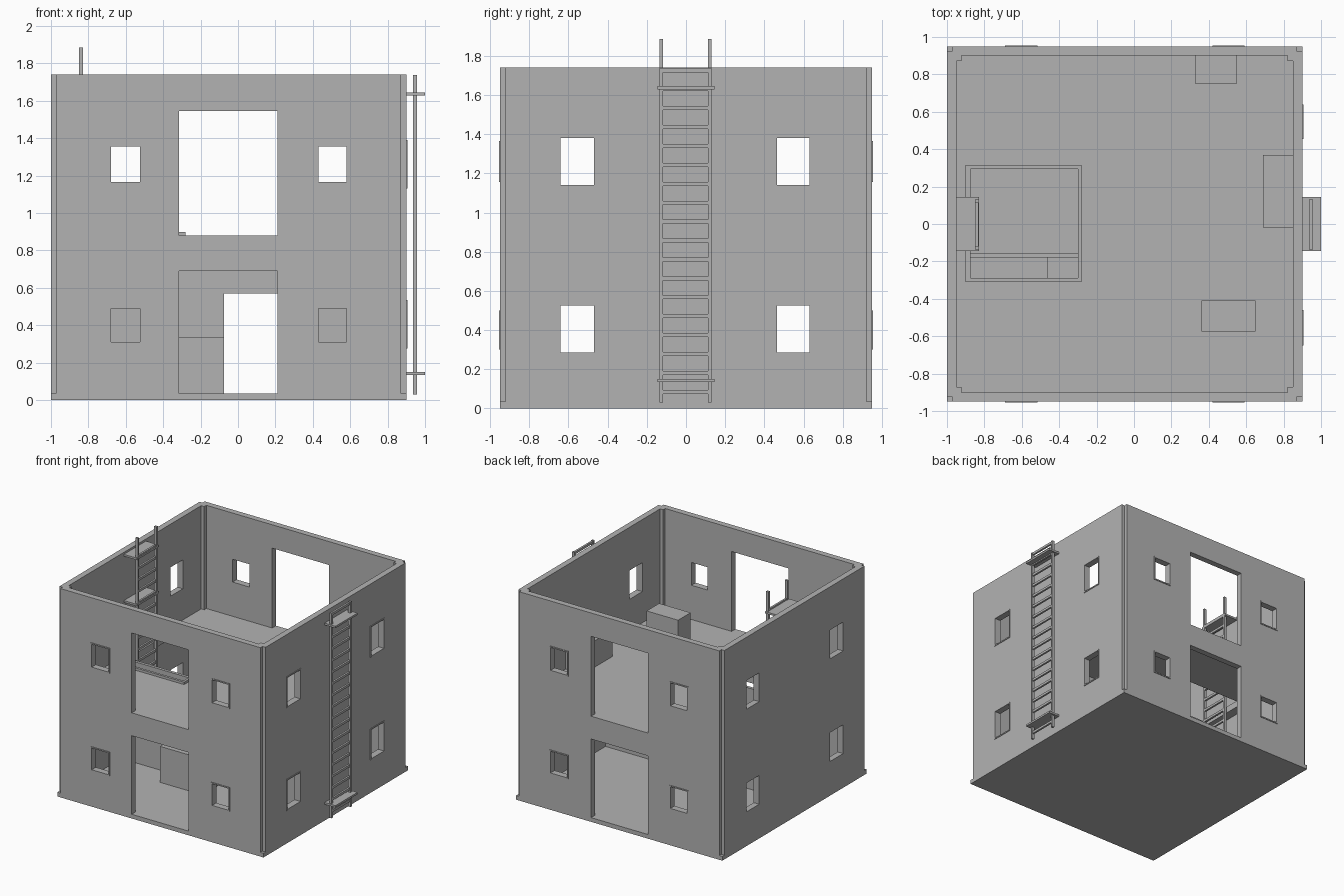
import bpy, bmesh
from mathutils import Matrix, Vector

cube = bpy.data.objects.get("Cube")
if cube:
    bpy.data.objects.remove(cube, do_unlink=True)

grey = bpy.data.materials.new("plain grey")
grey.use_nodes = True
grey.diffuse_color = (0.45, 0.45, 0.45, 1)
grey.node_tree.nodes["Principled BSDF"].inputs["Base Color"].default_value = (0.45, 0.45, 0.45, 1)

# Main dimensions
LEFT, RIGHT, FRONT, BACK = -1.0, 0.9, -0.95, 0.95
WALL, NOTCH, BASE, FLOOR, TOP = 0.05, 0.028, 0.035, 0.88, 1.74
DOOR_X = (-0.315, 0.21)


def finish(name, bm):
    bmesh.ops.recalc_face_normals(bm, faces=bm.faces)
    mesh = bpy.data.meshes.new(name)
    bm.to_mesh(mesh)
    bm.free()
    mesh.materials.append(grey)
    obj = bpy.data.objects.new(name, mesh)
    bpy.context.collection.objects.link(obj)
    return obj


def add_box(bm, xs, ys, zs):
    lo, hi = Vector((xs[0], ys[0], zs[0])), Vector((xs[1], ys[1], zs[1]))
    size = Matrix.Diagonal((hi - lo).to_4d())
    size[3][3] = 1
    bmesh.ops.create_cube(bm, size=1, matrix=Matrix.Translation((lo + hi) / 2) @ size)


def boxes(name, specs):
    bm = bmesh.new()
    for spec in specs:
        add_box(bm, *spec)
    return finish(name, bm)


def prism(name, outline, direction):
    bm = bmesh.new()
    face = bm.faces.new([bm.verts.new(p) for p in outline])
    ext = bmesh.ops.extrude_face_region(bm, geom=[face])
    moved = [v for v in ext["geom"] if isinstance(v, bmesh.types.BMVert)]
    bmesh.ops.translate(bm, verts=moved, vec=direction)
    return finish(name, bm)


def cut(obj, cutter):
    mod = obj.modifiers.new("cut", "BOOLEAN")
    mod.operation, mod.solver, mod.object = "DIFFERENCE", "EXACT", cutter
    bpy.context.view_layer.update()
    deps = bpy.context.evaluated_depsgraph_get()
    mesh = bpy.data.meshes.new_from_object(obj.evaluated_get(deps))
    obj.modifiers.clear()
    obj.data = mesh
    bpy.data.objects.remove(cutter, do_unlink=True)


def notched(x0, x1, y0, y1, z, n=NOTCH):
    # Rectangle with a small square step at each corner
    return [(x0 + n, y0, z), (x1 - n, y0, z), (x1 - n, y0 + n, z), (x1, y0 + n, z),
            (x1, y1 - n, z), (x1 - n, y1 - n, z), (x1 - n, y1, z), (x0 + n, y1, z),
            (x0 + n, y1 - n, z), (x0, y1 - n, z), (x0, y0 + n, z), (x0 + n, y0 + n, z)]


# Base and outer walls
boxes("base_slab", [((LEFT, RIGHT), (FRONT, BACK), (0, BASE))])
walls = prism("walls", notched(LEFT, RIGHT, FRONT, BACK, BASE), (0, 0, TOP - BASE))
cut(walls, prism("room_cutter", notched(LEFT + WALL, RIGHT - WALL, FRONT + WALL,
                                        BACK - WALL, -0.1), (0, 0, 2)))

# Doors and windows, matching on opposite walls
front_windows = [(x, z) for x in ((-0.68, -0.525), (0.43, 0.58))
                 for z in ((0.31, 0.49), (1.165, 1.355))]
side_windows = [(y, z) for y in ((-0.64, -0.47), (0.465, 0.63))
                for z in ((0.285, 0.525), (1.14, 1.38))]
doors = [(DOOR_X, (BASE, 0.69)), (DOOR_X, (FLOOR, 1.545))]
cut(walls, boxes("front_cutter", [(x, (-1.5, 1.5), z) for x, z in front_windows + doors]))
cut(walls, boxes("side_cutter", [((-1.5, 1.5), y, z) for y, z in side_windows]))


def frame_strips(a, z, w=0.01):
    # Four strips around an opening
    return [((a[0] - w, a[0]), (z[0] - w, z[1] + w)), ((a[1], a[1] + w), (z[0] - w, z[1] + w)),
            (a, (z[0] - w, z[0])), (a, (z[1], z[1] + w))]


for name, wall, side in (("front", FRONT, -1), ("back", BACK, 1)):
    depth = sorted((wall, wall + side * 0.005))
    boxes(name + "_window_frames", [(a, depth, z) for w in front_windows for a, z in frame_strips(*w)])
for name, wall, side in (("right", LEFT, 1), ("left", RIGHT, 1)):
    depth = sorted((wall, wall + side * 0.005))
    boxes(name + "_window_frames", [(depth, a, z) for w in side_windows for a, z in frame_strips(*w)])

# Upper floor with a hatch and its low curb
hatch = ((-0.875, -0.30), (-0.29, 0.295))
floor = boxes("upper_floor", [((LEFT + 0.03, RIGHT - 0.03), (FRONT + 0.03, BACK - 0.03),
                               (FLOOR - 0.035, FLOOR))])
cut(floor, boxes("hatch_cutter", [(*hatch, (0.5, 1.2))]))
curb = boxes("hatch_curb", [((-0.9, -0.28), (-0.31, 0.315), (FLOOR - 0.01, 0.9))])
cut(curb, boxes("curb_cutter", [(*hatch, (0.5, 1.2))]))

# Ground floor partition with a doorway
inner_l, inner_r, py = LEFT + 0.03, RIGHT - 0.03, -0.18
prism("partition", [(inner_l, py, BASE), (-0.075, py, BASE), (-0.075, py, 0.57),
                    (0.21, py, 0.57), (0.21, py, BASE), (inner_r, py, BASE),
                    (inner_r, py, 0.875), (inner_l, py, 0.875)], (0, 0.025, 0))

# Storage boxes
boxes("ground_box", [((-0.465, -0.075), (-0.36, -0.18), (BASE, 0.335))])
boxes("front_box", [((0.36, 0.65), (-0.575, -0.41), (FLOOR, 1.12))])
boxes("back_box", [((0.325, 0.55), (0.75, 0.9), (FLOOR, 1.1))])
boxes("side_box", [((0.69, 0.85), (-0.02, 0.37), (FLOOR, 1.1))])


def ladder(name, x, top, plate_x, plate_zs):
    parts = [((x - 0.011, x + 0.011), y, (0.03, top)) for y in ((-0.135, -0.118), (0.112, 0.13))]
    z = 0.085
    while z < min(top, 1.74):
        parts.append(((x - 0.008, x + 0.008), (-0.12, 0.115), (z - 0.01, z + 0.01)))
        z += 0.0965
    parts += [(plate_x, (-0.145, 0.145), (p - 0.008, p + 0.008)) for p in plate_zs]
    boxes(name, parts)


# Outer and inner ladders with their wall brackets
ladder("outer_ladder", 0.947, 1.738, (0.9, 1.0), (0.143, 1.637))
ladder("inner_ladder", -0.84, 1.885, (-0.95, -0.83), (0.45, 1.33, 1.715))
